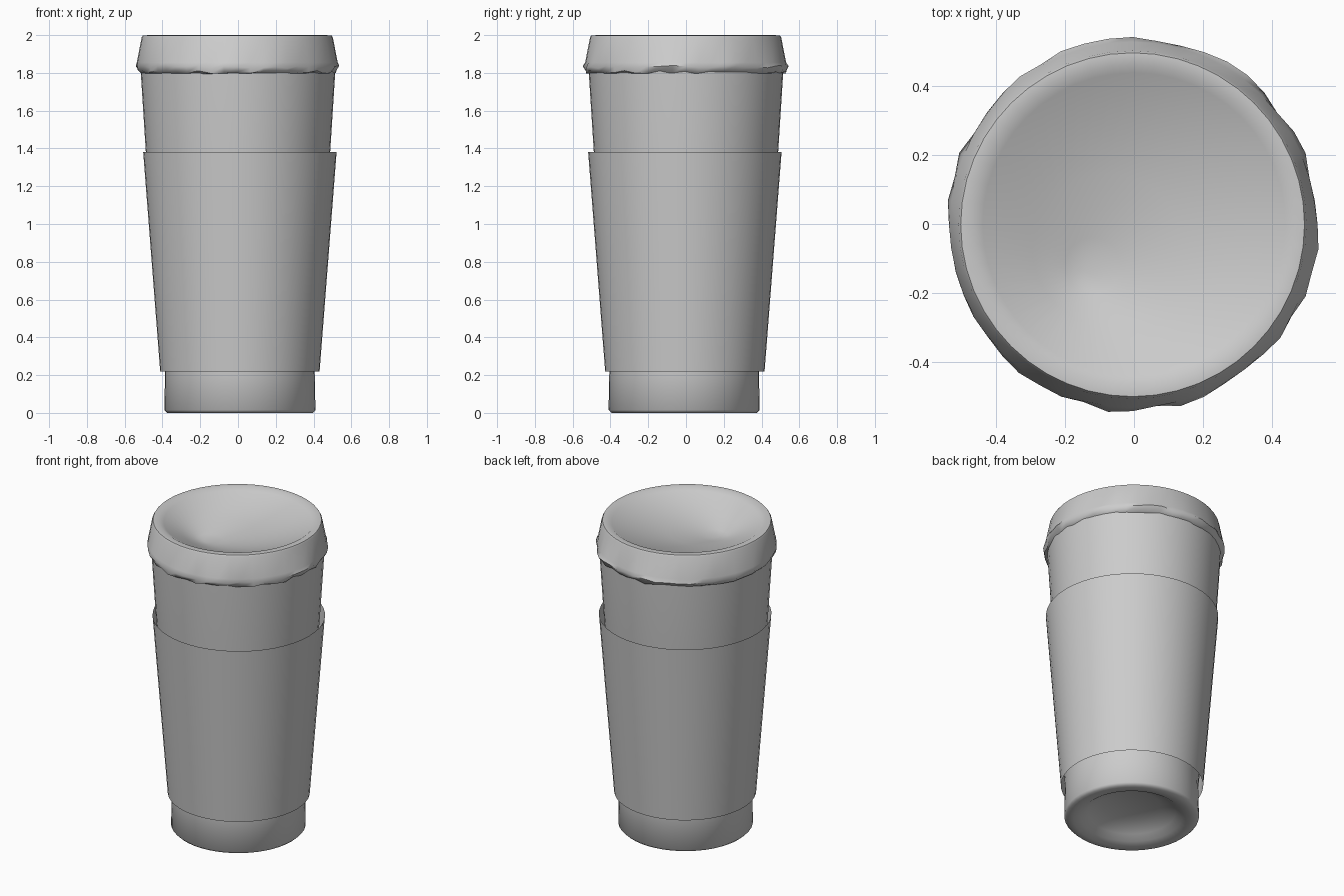
import bpy, math, random

random.seed(4)
SIDES = 48

cube = bpy.data.objects.get("Cube")
if cube:
    bpy.data.objects.remove(cube, do_unlink=True)

grey = bpy.data.materials.new("plain grey")
grey.use_nodes = True
grey.diffuse_color = (0.6, 0.6, 0.6, 1)
grey.node_tree.nodes["Principled BSDF"].inputs["Base Color"].default_value = (0.6, 0.6, 0.6, 1)


def lathe(name, profile, rough=(), angle=35):
    """Join rings given as (radius, z, centre x, centre y); rough rings are ragged."""
    verts, faces, rings = [], [], []
    for i, (r, z, cx, cy) in enumerate(profile):
        count = 1 if r == 0 else SIDES
        rings.append([len(verts) + k for k in range(count)])
        jitter = 0.009 if i in rough else 0
        for k in range(count):
            a = 2 * math.pi * k / SIDES
            rr = r + random.uniform(-jitter, jitter)
            verts.append((rr * math.cos(a) + cx, rr * math.sin(a) + cy,
                          z + random.uniform(-jitter, jitter)))
    for low, high in zip(rings, rings[1:]):
        for k in range(SIDES):
            n = (k + 1) % SIDES
            if len(low) == 1:
                faces.append((low[0], high[n], high[k]))
            elif len(high) == 1:
                faces.append((low[k], low[n], high[0]))
            else:
                faces.append((low[k], low[n], high[n], high[k]))
    mesh = bpy.data.meshes.new(name)
    mesh.from_pydata(verts, [], faces)
    mesh.materials.append(grey)
    obj = bpy.data.objects.new(name, mesh)
    bpy.context.collection.objects.link(obj)
    bpy.ops.object.select_all(action='DESELECT')
    obj.select_set(True)
    bpy.context.view_layer.objects.active = obj
    bpy.ops.object.shade_smooth_by_angle(angle=math.radians(angle))


def at(points, cx, cy):
    """Give every (radius, z) point the same centre."""
    return [(r, z, cx, cy) for r, z in points]


# Cup body with a rounded foot and a hollowed underside
foot = [(0, 0.085), (0.17, 0.085), (0.26, 0.04), (0.3, 0.012), (0.345, 0),
        (0.385, 0), (0.4, 0.015), (0.396, 0.22)]
wall = [(0.488, 1.38), (0.514, 1.79), (0.516, 1.84)]
lathe("cup_body", at(foot, 0.01, -0.01) + at(wall, 0, 0), angle=60)

# Tapered open sleeve standing just off the cup
lathe("sleeve", at([(0.422, 0.22), (0.512, 1.38)], 0.01, -0.006))

# Lid with a ragged lip, sloped skirt, soft rim and an off-centre dish
skirt = [(0.505, 1.795), (0.527, 1.805), (0.54, 1.832), (0.532, 1.855),
         (0.506, 1.988), (0.5, 1.998), (0.465, 2.0)]
dish = [(0.44, 1.985, 0, 0), (0.22, 1.92, -0.075, -0.075),
        (0.08, 1.88, -0.12, -0.12), (0, 1.868, -0.14, -0.14)]
lathe("lid", at(skirt, -0.004, -0.002) + dish, rough=(1, 2), angle=50)
